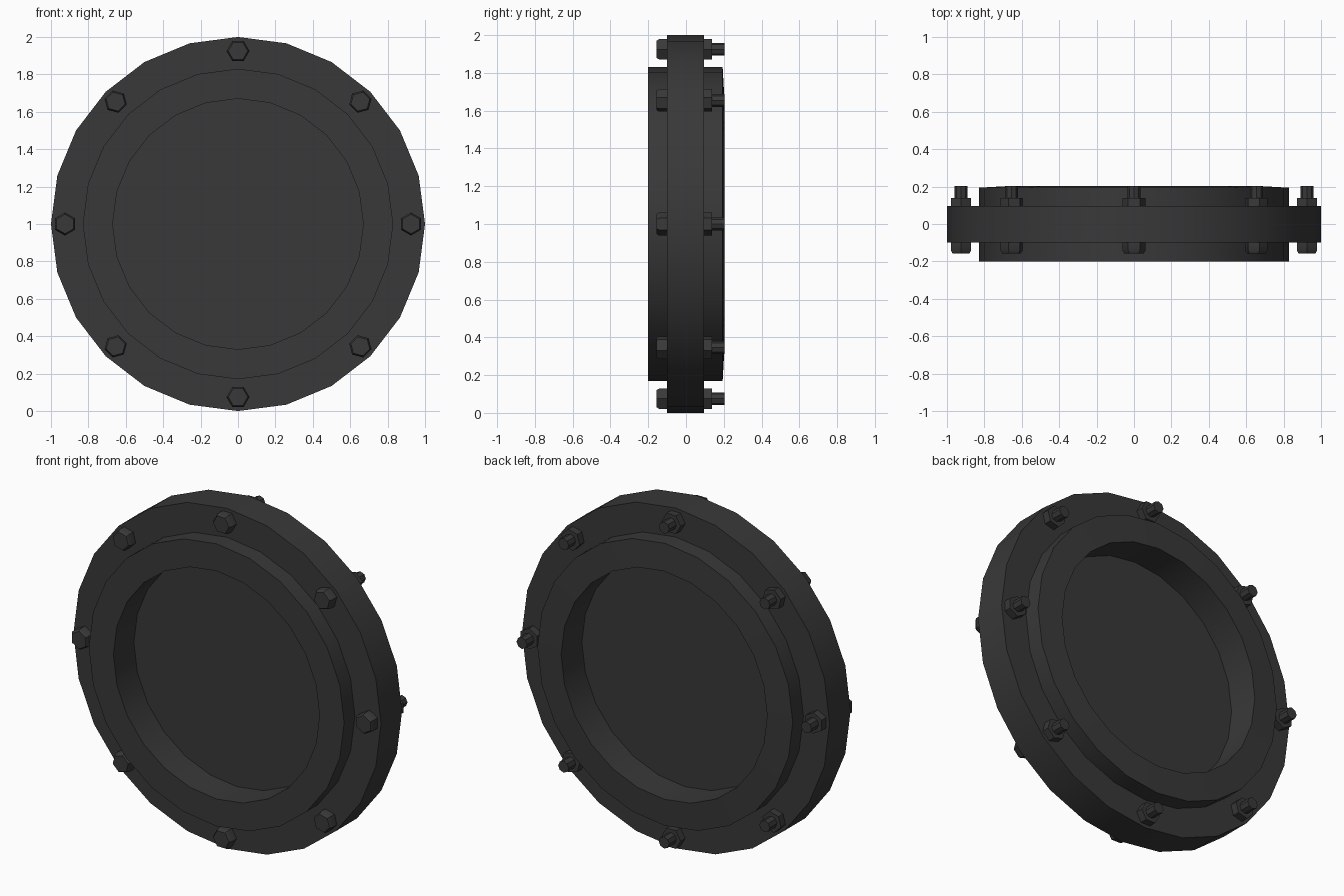
import bpy, bmesh, math

if "Cube" in bpy.data.objects:
    bpy.data.objects.remove(bpy.data.objects["Cube"])

metal = bpy.data.materials.new("dark_metal")
metal.diffuse_color = (0.04, 0.04, 0.04, 1)
metal.use_nodes = True
metal.node_tree.nodes["Principled BSDF"].inputs["Base Color"].default_value = metal.diffuse_color


def lathe(name, profile, sides, centre=(0, 0, 1), turn=0.0, closed=False):
    """Revolve (radius, y) points about the y axis; open profiles get end caps."""
    bm = bmesh.new()
    rings = []
    for r, y in profile:
        angles = [turn + 2 * math.pi * i / sides for i in range(sides)]
        rings.append([bm.verts.new((r * math.sin(a), y, r * math.cos(a))) for a in angles])
    pairs = list(zip(rings, rings[1:]))
    if closed:
        pairs.append((rings[-1], rings[0]))
    else:
        bm.faces.new(rings[0])
        bm.faces.new(rings[-1])
    for a, b in pairs:
        for i in range(sides):
            j = (i + 1) % sides
            bm.faces.new((a[i], a[j], b[j], b[i]))
    bmesh.ops.recalc_face_normals(bm, faces=bm.faces)
    mesh = bpy.data.meshes.new(name)
    bm.to_mesh(mesh)
    bm.free()
    mesh.materials.append(metal)
    obj = bpy.data.objects.new(name, mesh)
    obj.location = centre
    bpy.context.collection.objects.link(obj)
    bpy.ops.object.select_all(action='DESELECT')
    obj.select_set(True)
    bpy.context.view_layer.objects.active = obj
    bpy.ops.object.shade_smooth_by_angle(angle=math.radians(30))
    return obj


# Round frame: flange, raised rims and the recessed centre plate in one solid
lathe("porthole_frame", [
    (0.67, -0.01), (0.67, -0.20), (0.83, -0.20), (0.83, -0.10),
    (1.00, -0.10), (1.00, 0.095), (0.83, 0.095), (0.83, 0.194),
    (0.67, 0.203), (0.67, 0.01)], 24)

# Eight bolts around the flange: head in front, nut and shaft end behind
for k in range(8):
    a = k * math.pi / 4
    pos = (0.925 * math.sin(a), 0, 1 + 0.925 * math.cos(a))
    hex_turn = a + math.pi / 6
    lathe(f"bolt_head_{k}", [(0.0615, -0.10), (0.0615, -0.142), (0.052, -0.157)],
          6, pos, hex_turn)
    lathe(f"bolt_nut_{k}", [(0.0615, 0.095), (0.0615, 0.138)], 6, pos, hex_turn)
    lathe(f"bolt_shaft_{k}", [(0.034, 0.136), (0.034, 0.204)], 8, pos, a)
